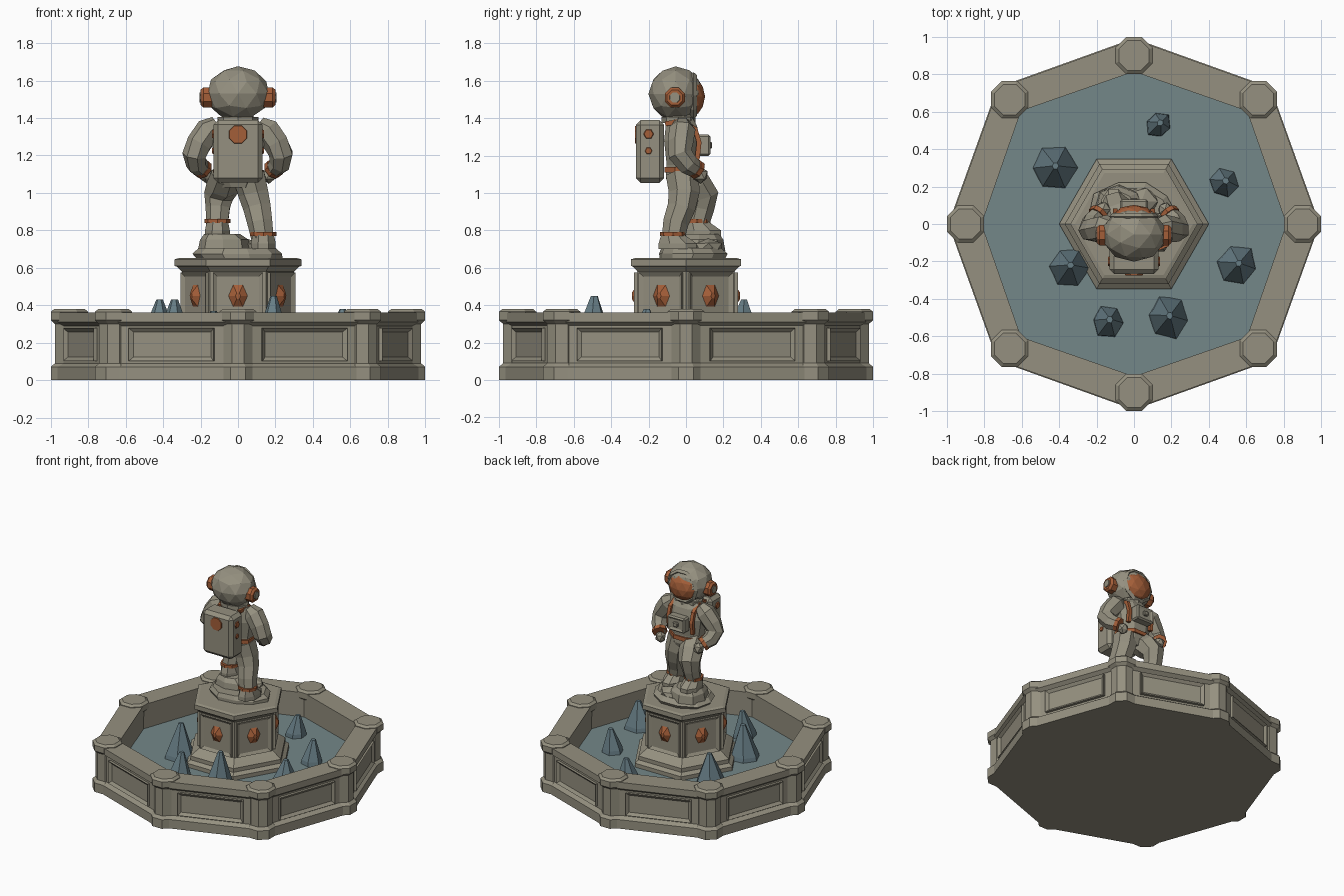
import bpy, bmesh, math, random
from mathutils import Vector, Matrix

if "Cube" in bpy.data.objects:
    bpy.data.objects.remove(bpy.data.objects["Cube"])

random.seed(4)
T, pi = Matrix.Translation, math.pi


def material(name, rgb):
    m = bpy.data.materials.new(name)
    m.diffuse_color = (*rgb, 1)
    m.use_nodes = True
    m.node_tree.nodes["Principled BSDF"].inputs["Base Color"].default_value = m.diffuse_color
    return m


STONE = material("weathered stone", (0.30, 0.28, 0.215))
COPPER = material("copper", (0.37, 0.112, 0.04))
WATER = material("pool water", (0.175, 0.245, 0.25))
CRYSTAL = material("blue grey crystal", (0.135, 0.205, 0.235))


def finish(name, bm, mat):
    bmesh.ops.recalc_face_normals(bm, faces=bm.faces)
    me = bpy.data.meshes.new(name)
    bm.to_mesh(me)
    bm.free()
    me.materials.append(mat)
    ob = bpy.data.objects.new(name, me)
    bpy.context.collection.objects.link(ob)
    return ob


def loft(name, rings, mat):
    """Skin a list of equal point rings and cap both ends."""
    bm = bmesh.new()
    vs = [[bm.verts.new(p) for p in r] for r in rings]
    n = len(vs[0])
    for a, b in zip(vs, vs[1:]):
        for i in range(n):
            j = (i + 1) % n
            bm.faces.new((a[i], a[j], b[j], b[i]))
    bm.faces.new(vs[0])
    bm.faces.new(vs[-1])
    return finish(name, bm, mat)


def stack(name, layers, n, mat, rot=0.0, jitter=0.0):
    """Upright loft of ellipses: layers are (z, cx, cy, rx, ry)."""
    side = [1 + random.uniform(-jitter, jitter) for _ in range(n)]
    rings = []
    for z, cx, cy, rx, ry in layers:
        ring = []
        for i in range(n):
            a = rot + 2 * pi * i / n
            s = side[i] * (1 + random.uniform(-jitter, jitter) * 0.4)
            ring.append((cx + rx * s * math.cos(a), cy + ry * s * math.sin(a), z))
        rings.append(ring)
    return loft(name, rings, mat)


def limb(name, path, n, mat):
    """Tube along (x, y, z, radius) points."""
    ps = [Vector(p[:3]) for p in path]
    whole = (ps[-1] - ps[0]).normalized()
    ref = Vector((0, 0, 1)) if abs(whole.x) > 0.9 else Vector((1, 0, 0))
    rings = []
    for k, p in enumerate(ps):
        t = (ps[min(k + 1, len(ps) - 1)] - ps[max(k - 1, 0)]).normalized()
        u = (ref - t * ref.dot(t)).normalized()
        v = t.cross(u)
        r = path[k][3]
        angles = [2 * pi * (i + 0.5) / n for i in range(n)]
        rings.append([p + u * r * math.cos(a) + v * r * math.sin(a) for a in angles])
    return loft(name, rings, mat)


def box(name, M, size, mat, bevel=0.0, inset=0.0, depth=0.0):
    """Box in frame M; its +x face may get a sunk panel."""
    bm = bmesh.new()
    bmesh.ops.create_cube(bm, size=1, matrix=Matrix.Diagonal((*size, 1)))
    if bevel:
        bmesh.ops.bevel(bm, geom=bm.edges[:], offset=bevel, segments=1, affect='EDGES')
    if inset:
        bm.normal_update()
        front = [max(bm.faces, key=lambda f: f.normal.x)]
        bmesh.ops.inset_individual(bm, faces=front, thickness=inset, depth=-depth)
    bm.transform(M)
    return finish(name, bm, mat)


def ball(name, loc, scale, mat, jitter=0.0, sub=2):
    bm = bmesh.new()
    bmesh.ops.create_icosphere(bm, subdivisions=sub, radius=1)
    for v in bm.verts:
        v.co *= 1 + random.uniform(-jitter, jitter)
    bm.transform(T(loc) @ Matrix.Diagonal((*scale, 1)))
    return finish(name, bm, mat)


# Octagonal basin wall
corner_r = [0.90, 0.94] * 4
corners = [Vector((r * math.cos(k * pi / 4), r * math.sin(k * pi / 4), 0)) for k, r in enumerate(corner_r)]


def octagon(d, z):
    return [c * (1 + d * 1.08 / c.length) + Vector((0, 0, z)) for c in corners]


wall = [(0.085, 0), (0.085, 0.07), (0.055, 0.09), (0.055, 0.29), (0.08, 0.31),
        (0.08, 0.36), (-0.08, 0.36), (-0.075, 0.12)]
loft("basin_wall", [octagon(d, z) for d, z in wall], STONE)
loft("pool_water", [octagon(-0.07, 0.13), octagon(-0.07, 0.17)], WATER)

# Corner pillars and framed wall panels
pillar = [(0, 0.108), (0.07, 0.108), (0.09, 0.085), (0.30, 0.085), (0.32, 0.108), (0.365, 0.108), (0.38, 0.088)]
for k, c in enumerate(corners):
    stack(f"basin_pillar_{k}", [(z, c.x, c.y, r, r) for z, r in pillar], 8, STONE, rot=pi / 8)
    e = corners[(k + 1) % 8] - c
    mid = c + e / 2
    M = T((mid.x, mid.y, 0.19)) @ Matrix.Rotation(math.atan2(-e.x, e.y), 4, 'Z') @ T((0.06, 0, 0))
    box(f"wall_panel_{k}", M, (0.03, 0.48, 0.175), STONE, inset=0.03, depth=0.018)

# Hexagonal pedestal with stepped foot and cornice
ped = [(0.12, 0.40), (0.20, 0.40), (0.22, 0.37), (0.25, 0.37), (0.28, 0.33), (0.30, 0.30),
       (0.58, 0.30), (0.605, 0.325), (0.61, 0.34), (0.645, 0.34), (0.652, 0.315)]
stack("pedestal", [(z, 0, 0, r, r) for z, r in ped], 6, STONE)

# Pedestal panels with copper gems
for k in range(6):
    R = Matrix.Rotation(pi / 6 + k * pi / 3, 4, 'Z')
    box(f"pedestal_panel_{k}", R @ T((0.262, 0, 0.44)), (0.03, 0.265, 0.27), STONE, inset=0.03, depth=0.014)
    bm = bmesh.new()
    bmesh.ops.create_cone(bm, cap_ends=True, segments=6, radius1=1, radius2=0.25, depth=1)
    bm.transform(R @ T((0.275, 0, 0.45)) @ Matrix.Rotation(pi / 2, 4, 'Y') @ Matrix.Diagonal((0.072, 0.055, 0.03, 1)))
    finish(f"pedestal_gem_{k}", bm, COPPER)

# Crystals in the pool: x, y, radius, top
for k, (x, y, r, top) in enumerate([(-0.43, 0.30, 0.13, 0.43), (-0.35, -0.23, 0.115, 0.43),
                                    (-0.14, -0.52, 0.09, 0.37), (0.18, -0.50, 0.12, 0.45),
                                    (0.55, -0.22, 0.12, 0.38), (0.48, 0.22, 0.085, 0.35),
                                    (0.13, 0.53, 0.075, 0.33)]):
    stack(f"crystal_{k}", [(0.13, x, y, r, r), (0.2, x, y, r * 0.88, r * 0.88),
                           (top, x + 0.01, y + 0.01, 0.018, 0.018)], 6, CRYSTAL, rot=k, jitter=0.1)

# Rocky ground under the statue
stack("rock_base", [(0.645, 0, 0.03, 0.22, 0.18), (0.675, -0.01, 0.04, 0.235, 0.19),
                    (0.705, -0.01, 0.03, 0.20, 0.165)], 10, STONE, jitter=0.07)
stack("rock_step", [(0.69, -0.08, 0.07, 0.14, 0.14), (0.75, -0.08, 0.07, 0.13, 0.13),
                    (0.78, -0.09, 0.07, 0.095, 0.11)], 8, STONE, jitter=0.07)
ball("rock_small", (0.04, 0.12, 0.71), (0.09, 0.08, 0.045), STONE, 0.1, 1)

# Legs: left one raised on the rock, right one set back
limb("raised_leg", [(-0.06, -0.02, 1.10, 0.085), (-0.08, 0.05, 1.04, 0.09), (-0.10, 0.095, 0.985, 0.082),
                    (-0.105, 0.085, 0.92, 0.068), (-0.11, 0.06, 0.82, 0.06)], 7, STONE)
limb("standing_leg", [(0.06, -0.02, 1.10, 0.09), (0.085, -0.01, 1.0, 0.085), (0.105, -0.025, 0.92, 0.077),
                      (0.12, -0.055, 0.84, 0.07), (0.135, -0.07, 0.75, 0.062)], 7, STONE)
for nm, x, y, z in (("raised", -0.11, 0.06, 0.77), ("standing", 0.135, -0.07, 0.70)):
    stack(nm + "_boot", [(z, x, y + 0.025, 0.072, 0.11), (z + 0.03, x, y + 0.025, 0.072, 0.11),
                         (z + 0.075, x, y, 0.062, 0.068)], 8, STONE, rot=pi / 8)
    stack(nm + "_ankle_band", [(z + 0.07, x, y, 0.07, 0.07), (z + 0.092, x, y, 0.07, 0.07)], 8, COPPER)

# Torso, belt, shoulder straps, collar
stack("torso", [(1.03, 0, -0.02, 0.10, 0.075), (1.08, 0, -0.02, 0.135, 0.095), (1.15, 0, -0.02, 0.13, 0.09),
                (1.28, 0, -0.02, 0.155, 0.105), (1.36, 0, -0.025, 0.14, 0.09),
                (1.42, 0, -0.04, 0.08, 0.07)], 8, STONE, rot=pi / 8)
stack("belt", [(1.11, 0, -0.02, 0.144, 0.104), (1.14, 0, -0.02, 0.142, 0.102)], 8, COPPER, rot=pi / 8)
stack("collar", [(1.375, 0, -0.04, 0.11, 0.09), (1.405, 0, -0.04, 0.11, 0.09)], 8, STONE)
M = T((0, 0.095, 1.255)) @ Matrix.Rotation(pi / 2, 4, 'Z')
box("chest_pack", M, (0.07, 0.15, 0.115), STONE, bevel=0.01, inset=0.02, depth=0.008)
box("chest_button", T((0, 0.125, 1.255)), (0.04, 0.03, 0.035), STONE, bevel=0.006)

# Arms bent with hands at the belt, straps, ear discs: mirrored
for s, side in ((-1, "left"), (1, "right")):
    limb(side + "_arm", [(s * 0.11, -0.02, 1.37, 0.045), (s * 0.155, -0.02, 1.335, 0.072),
                         (s * 0.205, -0.03, 1.265, 0.07), (s * 0.232, -0.03, 1.205, 0.066),
                         (s * 0.222, 0.01, 1.155, 0.058), (s * 0.185, 0.06, 1.12, 0.045)], 7, STONE)
    limb(side + "_cuff", [(s * 0.198, 0.044, 1.135, 0.054), (s * 0.183, 0.062, 1.122, 0.054)], 8, COPPER)
    ball(side + "_hand", (s * 0.165, 0.078, 1.095), (0.042, 0.042, 0.045), STONE, 0.08, 1)
    limb(side + "_strap", [(s * 0.085, -0.11, 1.37, 0.018), (s * 0.095, -0.02, 1.385, 0.018),
                           (s * 0.1, 0.05, 1.34, 0.018), (s * 0.1, 0.07, 1.27, 0.018),
                           (s * 0.1, 0.06, 1.18, 0.018)], 4, COPPER)
    limb(side + "_ear_disc", [(s * 0.13, -0.06, 1.51, 0.058), (s * 0.185, -0.06, 1.51, 0.058),
                              (s * 0.2, -0.06, 1.51, 0.044)], 8, COPPER)
    limb(side + "_ear_cap", [(s * 0.19, -0.06, 1.51, 0.032), (s * 0.206, -0.06, 1.51, 0.028)], 8, STONE)
    for z, r in ((1.315, 0.034), (1.225, 0.024)):
        limb(side + "_pack_valve", [(s * 0.12, -0.2, z, r), (s * 0.138, -0.2, z, r * 0.7)], 6, COPPER)

# Backpack with copper badge
box("backpack", T((0, -0.192, 1.222)), (0.262, 0.15, 0.335), STONE, bevel=0.025)
limb("backpack_badge", [(0, -0.265, 1.312, 0.052), (0, -0.274, 1.312, 0.05)], 8, COPPER)

# Helmet, visor and visor rim
ball("helmet", (0, -0.055, 1.53), (0.17, 0.147, 0.145), STONE, 0.015)
ball("visor", (0, 0.03, 1.515), (0.118, 0.072, 0.105), COPPER)
bpy.ops.mesh.primitive_torus_add(major_segments=10, minor_segments=4, major_radius=0.115, minor_radius=0.018,
                                 location=(0, 0.04, 1.52), rotation=(pi / 2, 0, 0))
rim = bpy.context.object
rim.name = "visor_rim"
rim.data.materials.append(STONE)
